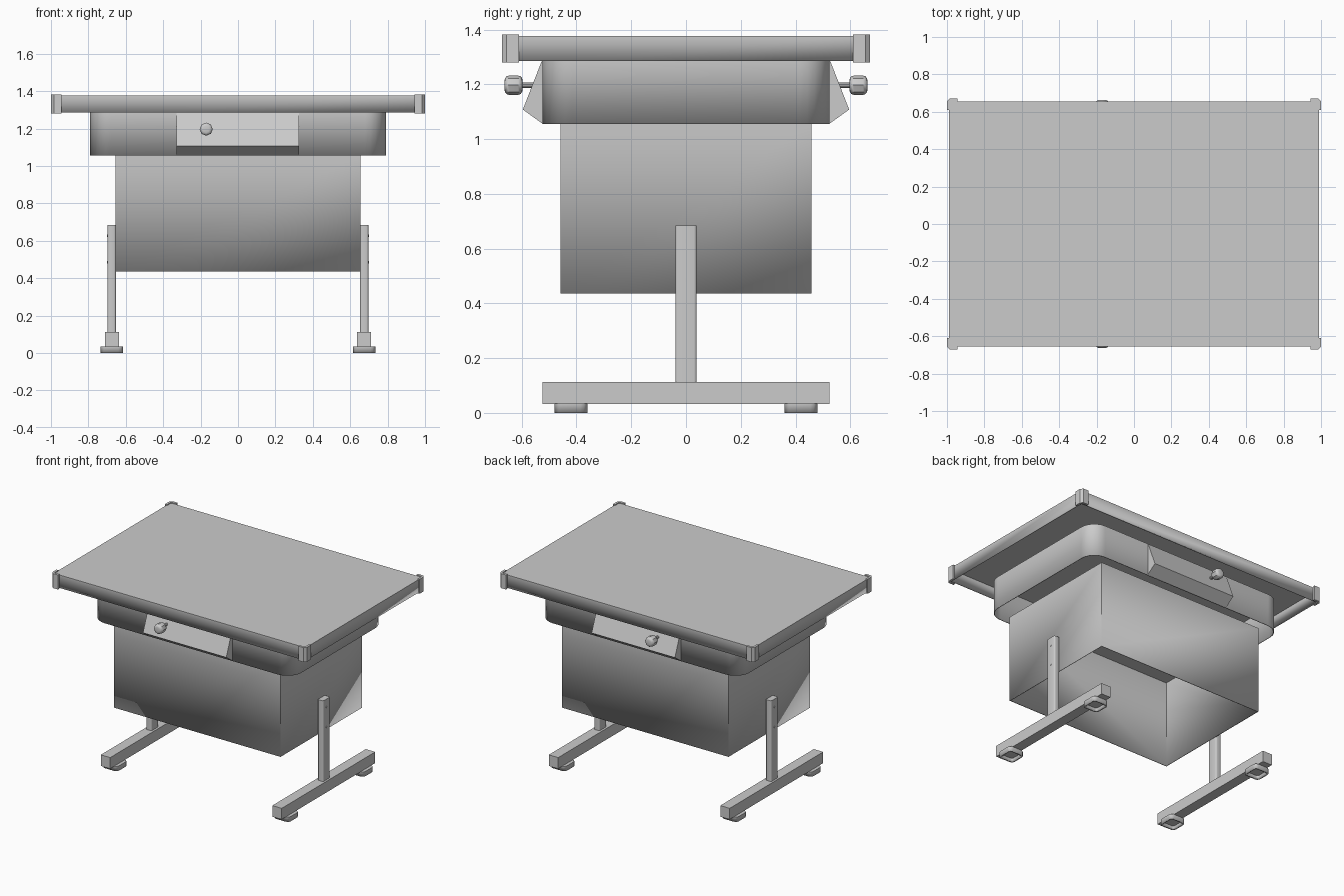
import bpy, bmesh, math
from mathutils import Vector

cube = bpy.data.objects.get("Cube")
if cube:
    bpy.data.objects.remove(cube, do_unlink=True)

grey = bpy.data.materials.new("plain_grey")
grey.use_nodes = True
colour = (0.6, 0.6, 0.6, 1)
grey.diffuse_color = colour
grey.node_tree.nodes["Principled BSDF"].inputs["Base Color"].default_value = colour


def finish(name, bm, wall=0, smooth=True):
    bmesh.ops.recalc_face_normals(bm, faces=bm.faces)
    mesh = bpy.data.meshes.new(name)
    bm.to_mesh(mesh)
    bm.free()
    mesh.materials.append(grey)
    obj = bpy.data.objects.new(name, mesh)
    bpy.context.collection.objects.link(obj)
    if wall:
        shell = obj.modifiers.new("wall", "SOLIDIFY")
        shell.thickness = wall
        shell.offset = -1
        shell.use_even_offset = True
    if smooth:
        bpy.ops.object.select_all(action="DESELECT")
        obj.select_set(True)
        bpy.context.view_layer.objects.active = obj
        bpy.ops.object.shade_smooth_by_angle(angle=math.radians(35))
    return obj


def extrude(name, profile, direction, wall=0, open_start=False):
    """Push a closed outline along a direction, optionally as an open shell."""
    bm = bmesh.new()
    start = [bm.verts.new(p) for p in profile]
    end = [bm.verts.new(Vector(p) + Vector(direction)) for p in profile]
    for i in range(len(start)):
        j = (i + 1) % len(start)
        bm.faces.new((start[i], start[j], end[j], end[i]))
    bm.faces.new(end)
    if not open_start:
        bm.faces.new(start)
    obj = finish(name, bm, wall)
    if open_start:  # an open shell needs its cap pointing along the extrusion
        cap = max(obj.data.polygons, key=lambda p: p.center.dot(Vector(direction)))
        if cap.normal.dot(Vector(direction)) < 0:
            obj.data.flip_normals()
    return obj


def rounded(cx, cy, hx, hy, z, r=0, steps=6):
    """Rectangle outline with rounded corners."""
    if not r:
        return [(cx + a * hx, cy + b * hy, z) for a, b in ((1, 1), (-1, 1), (-1, -1), (1, -1))]
    points = []
    for k, (a, b) in enumerate(((1, 1), (-1, 1), (-1, -1), (1, -1))):
        for i in range(steps + 1):
            t = math.pi / 2 * (k + i / steps)
            points.append((cx + a * (hx - r) + r * math.cos(t),
                           cy + b * (hy - r) + r * math.sin(t), z))
    return points


def cylinder(name, centre, radius, length, axis, sides, bevel=0):
    bm = bmesh.new()
    bmesh.ops.create_cone(bm, cap_ends=True, segments=sides, radius1=radius,
                          radius2=radius, depth=length)
    if bevel:
        rims = [e for e in bm.edges if abs(e.verts[0].co.z - e.verts[1].co.z) < 1e-5]
        bmesh.ops.bevel(bm, geom=rims, offset=bevel, segments=3, profile=0.5, affect="EDGES")
    turn = Vector((0, 0, 1)).rotation_difference(Vector(axis)).to_matrix()
    for v in bm.verts:
        v.co = turn @ v.co + Vector(centre)
    return finish(name, bm)


# Table top, apron and cabinet are thin shells open underneath
extrude("table_top", rounded(0, 0, 0.99, 0.655, 1.285), (0, 0, 0.092), 0.012, True)
extrude("apron", rounded(0, 0, 0.79, 0.525, 1.055, 0.11), (0, 0, 0.23), 0.006, True)
extrude("cabinet", rounded(0, 0, 0.655, 0.458, 0.437), (0, 0, 0.618), 0.005, True)

# Angled corner clips around the table top
clip = [(1.0, 0.61), (1.0, 0.655), (0.985, 0.672), (0.945, 0.672),
        (0.945, 0.655), (0.978, 0.655), (0.984, 0.648), (0.984, 0.61)]
for sx, side in ((1, "left"), (-1, "right")):
    for sy, end in ((1, "back"), (-1, "front")):
        extrude(f"corner_clip_{end}_{side}", [(sx * x, sy * y, 1.28) for x, y in clip], (0, 0, 0.103))

# Control panels and knobs on both long sides
for sy, end in ((-1, "front"), (1, "back")):
    wedge = [(0.515, 1.285), (0.528, 1.283), (0.596, 1.108), (0.525, 1.057), (0.515, 1.057)]
    extrude(f"control_panel_{end}", [(-0.33, sy * y, z) for y, z in wedge], (0.655, 0, 0))
    cylinder(f"knob_shaft_{end}", (-0.17, sy * 0.57, 1.197), 0.01, 0.06, (0, sy, 0), 10)
    cylinder(f"knob_{end}", (-0.17, sy * 0.63, 1.197), 0.035, 0.066, (0, sy, 0), 8, 0.016)

# Legs, foot bars, screws and hollow glide pads
for sx, side in ((1, "left"), (-1, "right")):
    extrude(f"leg_{side}", rounded(sx * 0.675, 0, 0.022, 0.039, 0.105, 0.01, 3), (0, 0, 0.58))
    extrude(f"foot_bar_{side}", rounded(sx * 0.674, 0, 0.037, 0.525, 0.033), (0, 0, 0.079))
    for z in (0.485, 0.627):
        cylinder(f"leg_screw_{side}", (sx * 0.697, 0, z), 0.007, 0.006, (sx, 0, 0), 8)
    for sy in (-1, 1):
        extrude(f"glide_pad_{side}", rounded(sx * 0.674, sy * 0.42, 0.06, 0.06, 0, 0.025, 3),
                (0, 0, 0.034), 0.012, True)
